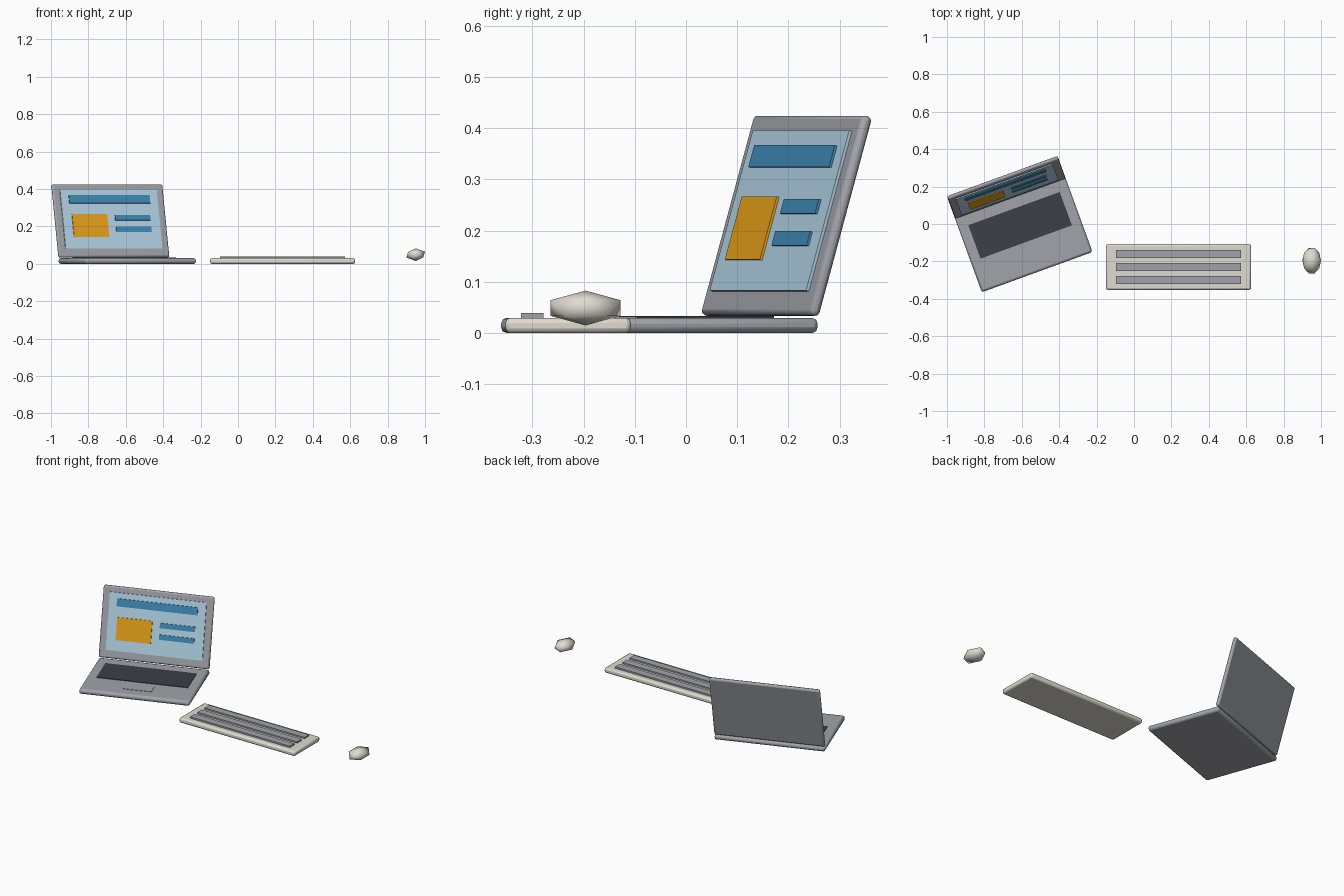
import bpy
from math import radians
from mathutils import Matrix

if "Cube" in bpy.data.objects:
    bpy.data.objects.remove(bpy.data.objects["Cube"])


def material(name, rgb):
    m = bpy.data.materials.new(name)
    m.diffuse_color = (*rgb, 1)
    m.use_nodes = True
    m.node_tree.nodes["Principled BSDF"].inputs["Base Color"].default_value = m.diffuse_color
    return m


SILVER = material("silver", (0.36, 0.37, 0.41))
DARK = material("dark_grey", (0.045, 0.05, 0.065))
CREAM = material("cream", (0.74, 0.71, 0.63))
PALE = material("pale_blue", (0.45, 0.65, 0.78))
BLUE = material("blue", (0.05, 0.25, 0.48))
ORANGE = material("orange", (0.80, 0.36, 0.01))


def box(name, size, loc, mat, frame=Matrix(), bevel=0):
    """Box with optional rounded edges, placed inside a parent frame."""
    bpy.ops.mesh.primitive_cube_add(size=1)
    ob = bpy.context.object
    ob.name = name
    ob.data.transform(Matrix.Diagonal((*size, 1)))
    ob.data.materials.append(mat)
    if bevel:
        mod = ob.modifiers.new("bevel", 'BEVEL')
        mod.width = bevel
        mod.segments = 2
        bpy.ops.object.shade_smooth_by_angle(angle=radians(35))
    ob.matrix_world = frame @ Matrix.Translation(loc)
    return ob


# Laptop base, turned on the desk
laptop = Matrix.Translation((-0.5925, -0.052, 0)) @ Matrix.Rotation(radians(20), 4, 'Z')
box("laptop_base", (0.63, 0.437, 0.03), (0, 0, 0.015), SILVER, laptop, 0.012)
box("laptop_key_panel", (0.52, 0.19, 0.008), (0, 0.048, 0.029), DARK, laptop)
box("trackpad", (0.16, 0.075, 0.006), (0, -0.113, 0.029), SILVER, laptop)

# Lid leaning back, with the screen stacked on its front
lid = laptop @ Matrix.Translation((0, 0.264, 0.229)) @ Matrix.Rotation(radians(-16), 4, 'X')
box("laptop_lid", (0.63, 0.022, 0.405), (0, 0, 0), SILVER, lid, 0.009)
box("screen", (0.55, 0.01, 0.325), (0, -0.012, 0.006), PALE, lid)

# Panels shown on the screen: name, width, height, x, z, material
for name, w, h, x, z, mat in [
    ("screen_header", 0.46, 0.044, 0, 0.115, BLUE),
    ("screen_picture", 0.20, 0.128, -0.122, -0.031, ORANGE),
    ("screen_line_upper", 0.20, 0.029, 0.122, 0.013, BLUE),
    ("screen_line_lower", 0.20, 0.029, 0.122, -0.052, BLUE),
]:
    box(name, (w, 0.008, h), (x, -0.018, z), mat, lid)

# Separate keyboard with three key rows
box("keyboard_body", (0.776, 0.245, 0.03), (0.238, -0.23, 0.015), CREAM, bevel=0.01)
for i in range(3):
    box(f"key_row_{i + 1}", (0.67, 0.044, 0.014), (0.238, -0.30 + 0.07 * i, 0.032), SILVER)

# Mouse: a flattened low-poly ball
bpy.ops.mesh.primitive_ico_sphere_add(subdivisions=1, radius=1)
mouse = bpy.context.object
mouse.name = "mouse"
mouse.data.transform(Matrix.Diagonal((0.0555, 0.0805, 0.034, 1)))
mouse.location = (0.95, -0.196, 0.049)
mouse.data.materials.append(CREAM)
bpy.ops.object.shade_smooth()
